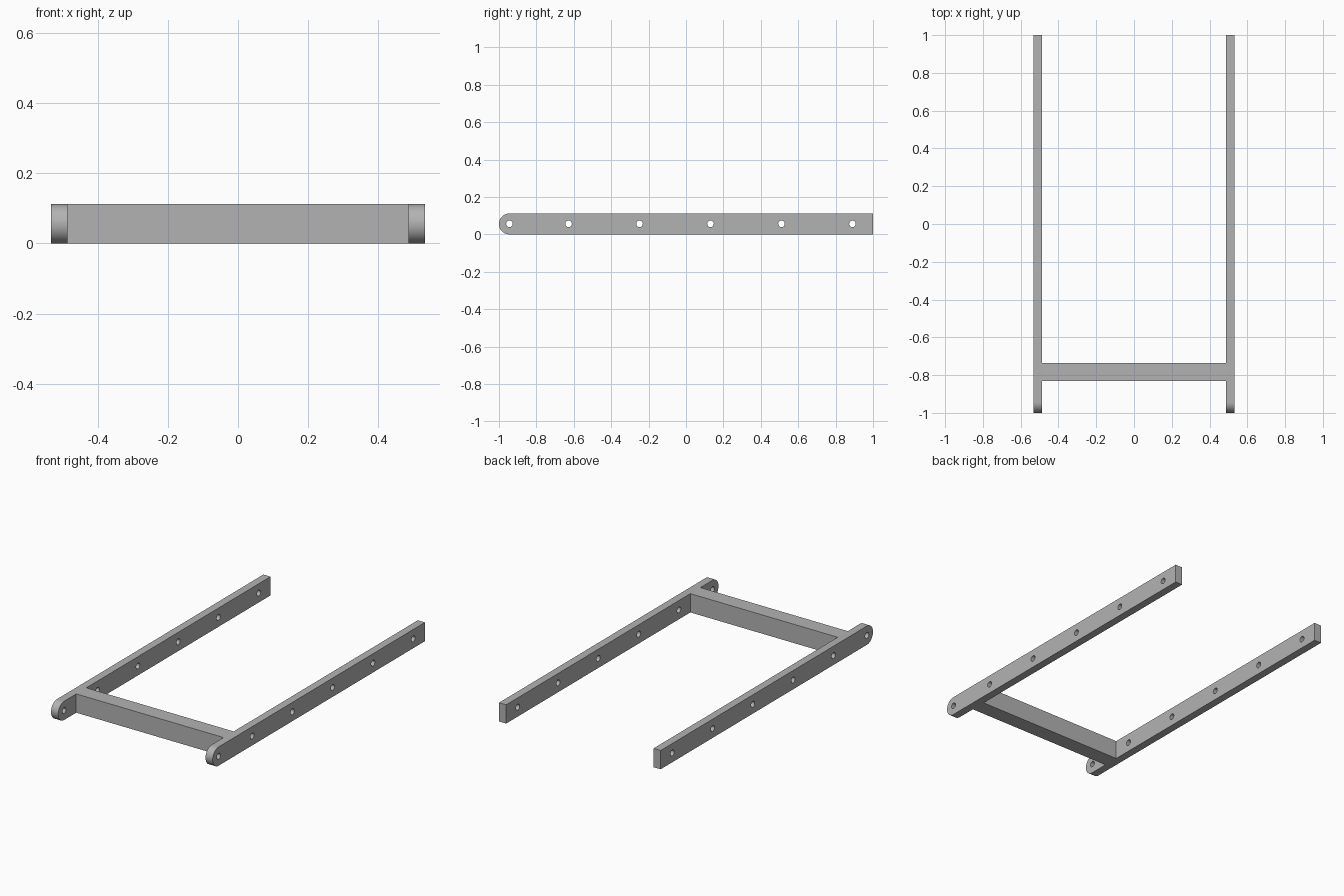
import bpy, bmesh
from math import pi, sin, cos, radians
from mathutils import Vector

cube = bpy.data.objects.get("Cube")
if cube:
    bpy.data.objects.remove(cube, do_unlink=True)

HEIGHT = 0.112
RADIUS = HEIGHT / 2
OUTER, INNER = 0.533, 0.486
NOSE = -1 + RADIUS
HOLE_RADIUS = 0.0175

grey = bpy.data.materials.new("grey")
grey.use_nodes = True
colour = (0.45, 0.45, 0.45, 1)
grey.diffuse_color = colour
grey.node_tree.nodes["Principled BSDF"].inputs["Base Color"].default_value = colour


def arc(y, z, r, start, end, steps):
    angles = [start + (end - start) * i / steps for i in range(steps + 1)]
    return [(y + r * cos(a), z + r * sin(a)) for a in angles]


def add_plate(name, loops, x0, x1):
    """Fill side outlines (the later ones are holes) and extrude along x."""
    bm = bmesh.new()
    edges = []
    for loop in loops:
        verts = [bm.verts.new((x0, y, z)) for y, z in loop]
        edges += [bm.edges.new((v, verts[i - 1])) for i, v in enumerate(verts)]
    bmesh.ops.triangle_fill(bm, edges=edges, use_beauty=True, normal=(-1, 0, 0))
    result = bmesh.ops.extrude_face_region(bm, geom=bm.faces[:], use_keep_orig=True)
    moved = [g for g in result["geom"] if isinstance(g, bmesh.types.BMVert)]
    bmesh.ops.translate(bm, verts=moved, vec=Vector((x1 - x0, 0, 0)))
    bmesh.ops.recalc_face_normals(bm, faces=bm.faces[:])
    mesh = bpy.data.meshes.new(name)
    bm.to_mesh(mesh)
    bm.free()
    mesh.materials.append(grey)
    obj = bpy.data.objects.new(name, mesh)
    bpy.context.collection.objects.link(obj)
    bpy.ops.object.select_all(action='DESELECT')
    obj.select_set(True)
    bpy.context.view_layer.objects.active = obj
    bpy.ops.object.shade_smooth_by_angle(angle=radians(30))
    return obj


# Side rails: rounded front end, square back end, a row of drilled holes
outline = arc(NOSE, RADIUS, RADIUS, pi / 2, 3 * pi / 2, 32) + [(1, 0), (1, HEIGHT)]
hole_positions = [NOSE] + [-0.628 + 0.3795 * i for i in range(5)]
holes = [arc(y, RADIUS, HOLE_RADIUS, 0, 2 * pi, 24)[:-1] for y in hole_positions]
add_plate("left_rail", [outline] + holes, INNER, OUTER)
add_plate("right_rail", [outline] + holes, -OUTER, -INNER)

# Cross bar between the rails
bar = [(-0.83, 0), (-0.735, 0), (-0.735, HEIGHT), (-0.83, HEIGHT)]
add_plate("cross_bar", [bar], -INNER, INNER)
